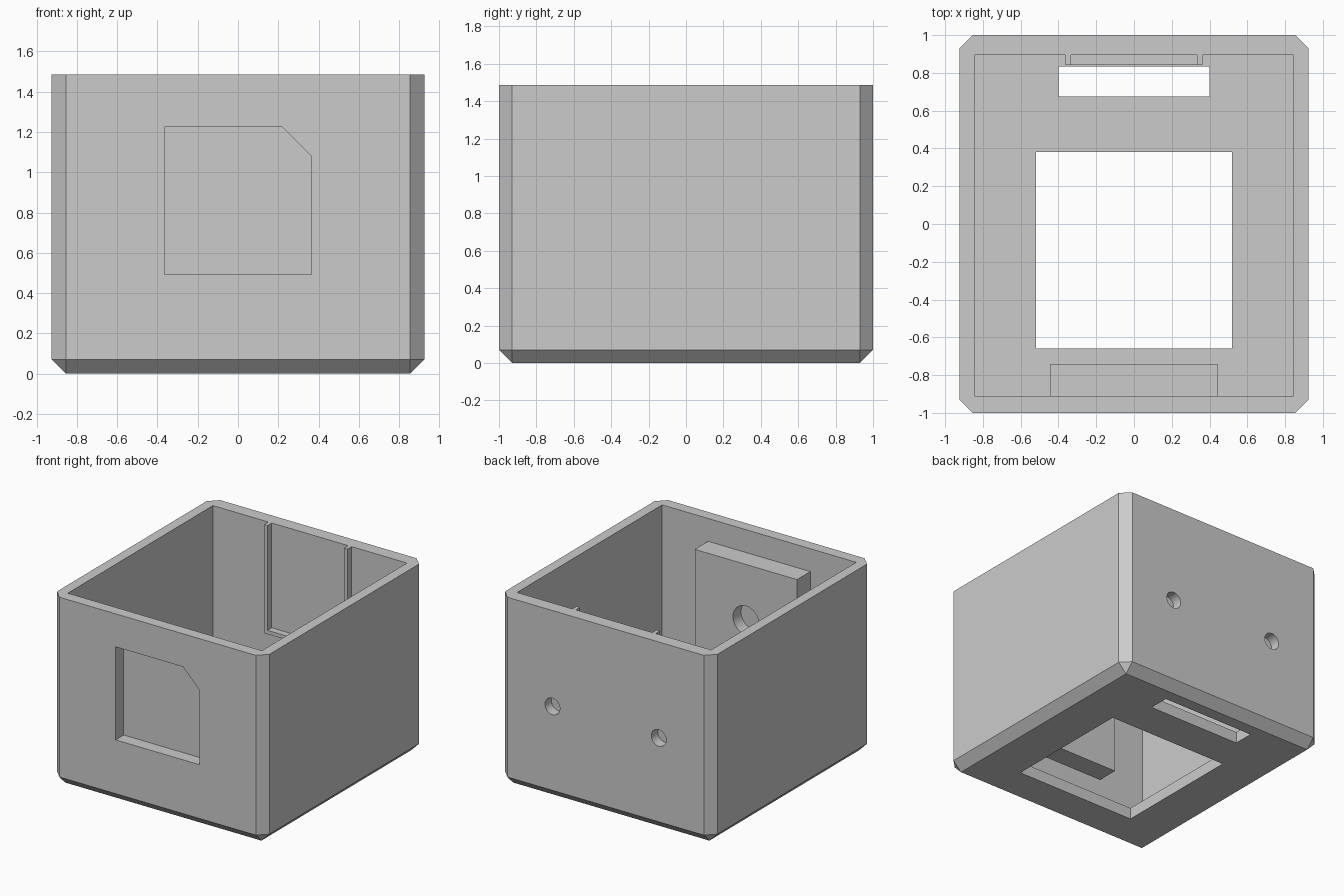
import bpy, bmesh, math
from mathutils import Matrix, Vector

cube = bpy.data.objects.get("Cube")
if cube:
    bpy.data.objects.remove(cube, do_unlink=True)

grey = bpy.data.materials.new("plain_grey")
grey.use_nodes = True
grey.diffuse_color = (0.6, 0.6, 0.6, 1)
grey.node_tree.nodes["Principled BSDF"].inputs["Base Color"].default_value = (0.6, 0.6, 0.6, 1)


def finish(name, bm):
    bmesh.ops.recalc_face_normals(bm, faces=bm.faces)
    mesh = bpy.data.meshes.new(name)
    bm.to_mesh(mesh)
    bm.free()
    mesh.materials.append(grey)
    obj = bpy.data.objects.new(name, mesh)
    bpy.context.collection.objects.link(obj)
    return obj


def box_mesh(lo, hi):
    bm = bmesh.new()
    bmesh.ops.create_cube(bm, size=1)
    lo, hi = Vector(lo), Vector(hi)
    for v in bm.verts:
        v.co = Vector((lo[i] if v.co[i] < 0 else hi[i]) for i in range(3))
    return bm


def box(name, lo, hi):
    return finish(name, box_mesh(lo, hi))


def bore(name, x, z, radius, y0, y1):
    """Cylinder along y."""
    bm = bmesh.new()
    bmesh.ops.create_cone(bm, cap_ends=True, segments=40, radius1=radius,
                          radius2=radius, depth=y1 - y0)
    bm.transform(Matrix.Translation((x, (y0 + y1) / 2, z)) @ Matrix.Rotation(math.pi / 2, 4, 'X'))
    return finish(name, bm)


def combine(body, tool, operation):
    """Apply a boolean and discard the helper."""
    mod = body.modifiers.new(tool.name, 'BOOLEAN')
    mod.operation, mod.solver, mod.object = operation, 'EXACT', tool
    tool.hide_render = True
    bpy.context.view_layer.objects.active = body
    bpy.ops.object.modifier_apply(modifier=mod.name)
    bpy.data.objects.remove(tool, do_unlink=True)


# Outer box, chamfered everywhere except around the open rim
TOP = 1.485
bm = box_mesh((-0.925, -1, 0), (0.925, 1, TOP))
edges = [e for e in bm.edges if min(v.co.z for v in e.verts) < 0.01]
bmesh.ops.bevel(bm, geom=edges, offset=0.07, offset_type='OFFSET',
                segments=1, profile=0.5, affect='EDGES')
body = finish("box_body", bm)

# Hollow interior
combine(body, box("cavity", (-0.845, -0.91, 0.09), (0.845, 0.895, 1.7)), 'DIFFERENCE')

# Thickened boss behind the front recess
combine(body, box("front_boss", (-0.445, -0.95, 0.41), (0.445, -0.745, 1.305)), 'UNION')

# U-shaped card holder on the inside of the back wall
for side in (-1, 1):
    xs = sorted((side * 0.333, side * 0.363))
    combine(body, box("rail", (xs[0], 0.843, 0.63), (xs[1], 0.95, TOP)), 'UNION')
combine(body, box("rail_ledge", (-0.35, 0.843, 0.63), (0.35, 0.95, 0.66)), 'UNION')

# Floor openings
combine(body, box("floor_window", (-0.52, -0.66, -0.1), (0.52, 0.38, 0.2)), 'DIFFERENCE')
combine(body, box("floor_slot", (-0.4, 0.675, -0.1), (0.4, 0.835, 0.2)), 'DIFFERENCE')

# Front recess with one clipped corner
outline = [(-0.365, 0.493), (0.365, 0.493), (0.365, 1.08), (0.22, 1.225), (-0.365, 1.225)]
bm = bmesh.new()
face = bm.faces.new([bm.verts.new((x, -1.1, z)) for x, z in outline])
ext = bmesh.ops.extrude_face_region(bm, geom=[face])
for v in ext["geom"]:
    if isinstance(v, bmesh.types.BMVert):
        v.co.y = -0.9
combine(body, finish("front_recess", bm), 'DIFFERENCE')

# Blind round holes: one in the boss, two in the back
combine(body, bore("boss_hole", 0, 0.865, 0.113, -0.845, -0.6), 'DIFFERENCE')
for side in (-1, 1):
    combine(body, bore("back_hole", side * 0.463, 0.73, 0.065, 0.92, 1.1), 'DIFFERENCE')

# Smooth hole walls, crisp edges elsewhere
bpy.ops.object.select_all(action='DESELECT')
body.select_set(True)
bpy.context.view_layer.objects.active = body
bpy.ops.object.shade_smooth_by_angle(angle=math.radians(30))
